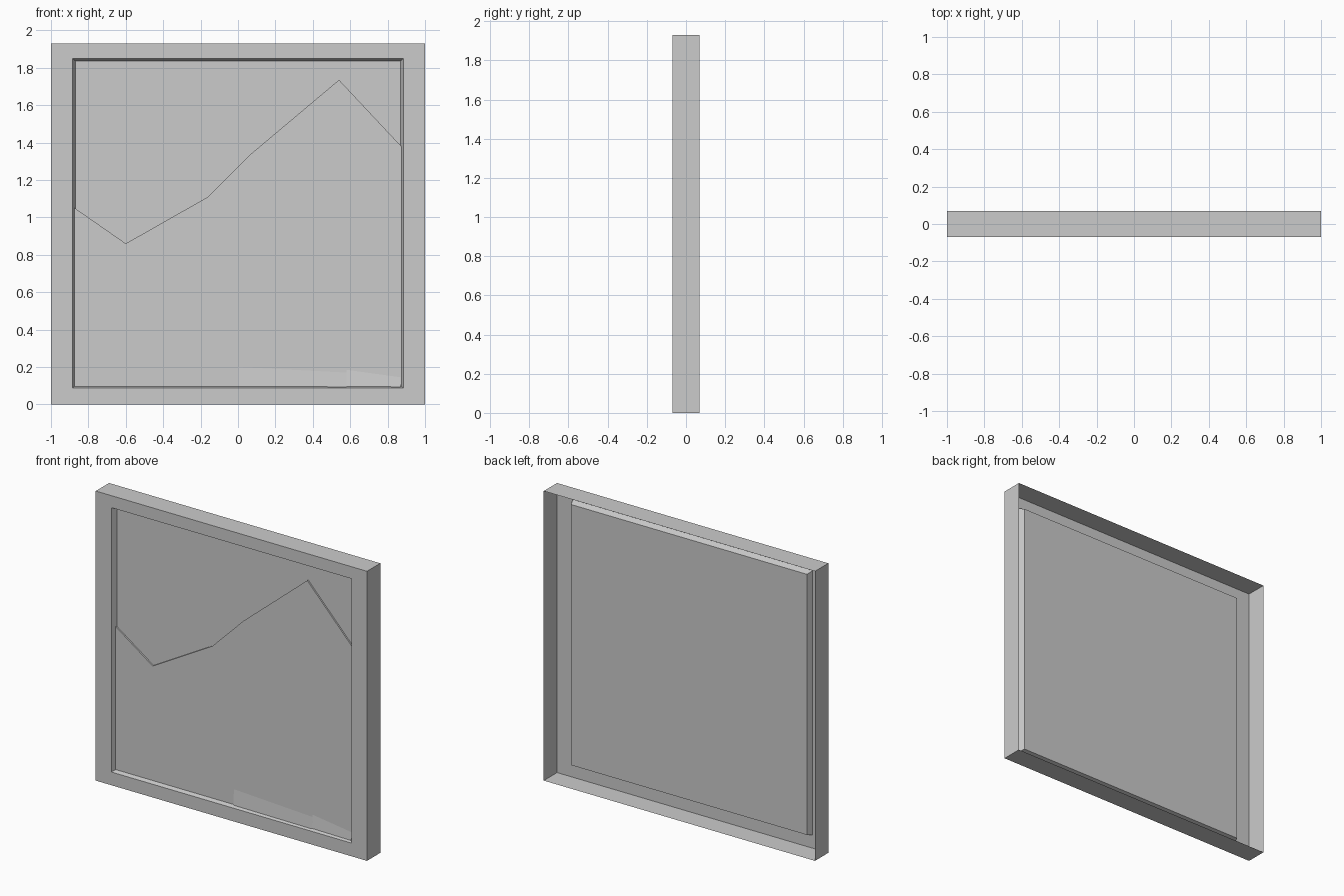
import bpy

cube = bpy.data.objects.get("Cube")
if cube:
    bpy.data.objects.remove(cube, do_unlink=True)

W, H = 1.0, 1.93            # half width and height of the frame
FRONT, BACK = -0.07, 0.07
PANEL, SHARD = -0.032, -0.042

grey = bpy.data.materials.new("plain_grey")
grey.use_nodes = True
grey.diffuse_color = (0.6, 0.6, 0.6, 1)
grey.node_tree.nodes["Principled BSDF"].inputs["Base Color"].default_value = (0.6, 0.6, 0.6, 1)


def make(name, verts, faces):
    mesh = bpy.data.meshes.new(name)
    mesh.from_pydata(verts, [], faces)
    mesh.materials.append(grey)
    obj = bpy.data.objects.new(name, mesh)
    bpy.context.collection.objects.link(obj)
    return obj


def rect(half, low, high, y):
    """Four corners, counter-clockwise from the front."""
    return [(-half, y, low), (half, y, low), (half, y, high), (-half, y, high)]


# Open-backed frame: outer walls, front ring, tapered reveal
loops = [rect(W, 0, H, BACK), rect(W, 0, H, FRONT),
         rect(0.885, 0.088, 1.85, FRONT), rect(0.87, 0.099, 1.836, PANEL)]
faces = [(4 * k + i, 4 * k + (i + 1) % 4, 4 * k + 4 + (i + 1) % 4, 4 * k + 4 + i)
         for k in range(len(loops) - 1) for i in range(4)]
make("frame", [v for loop in loops for v in loop], faces)

# Flat panel closing the opening
make("panel", rect(0.87, 0.099, 1.836, PANEL), [(0, 1, 2, 3)])

# Lower sheet with a jagged upper edge, just in front of the panel
crack = [(-0.873, 1.05), (-0.6, 0.86), (-0.16, 1.11), (0.07, 1.34), (0.54, 1.735), (0.873, 1.38)]
n = len(crack)
verts = [(x, y, z) for y, low in ((SHARD, 0.097), (PANEL, 0.099))
         for z_row in (False, True) for x, top in crack
         for z in [top if z_row else low]]
faces = []
for i in range(n - 1):
    faces.append((i, i + 1, n + i + 1, n + i))                          # front
    faces.append((n + i, n + i + 1, 3 * n + i + 1, 3 * n + i))          # broken edge
make("lower_sheet", verts, faces)

# Slightly raised slopes at the foot of the lower sheet
for name, x0, x1, z0, z1 in (("foot_slope_middle", 0.0, 0.58, 0.2, 0.17),
                             ("foot_slope_left", 0.58, 0.87, 0.185, 0.145)):
    make(name, [(x0, SHARD - 0.007, 0.096), (x1, SHARD - 0.01, 0.094),
                (x1, SHARD - 0.001, z1), (x0, SHARD - 0.001, z0)], [(0, 1, 2, 3)])
